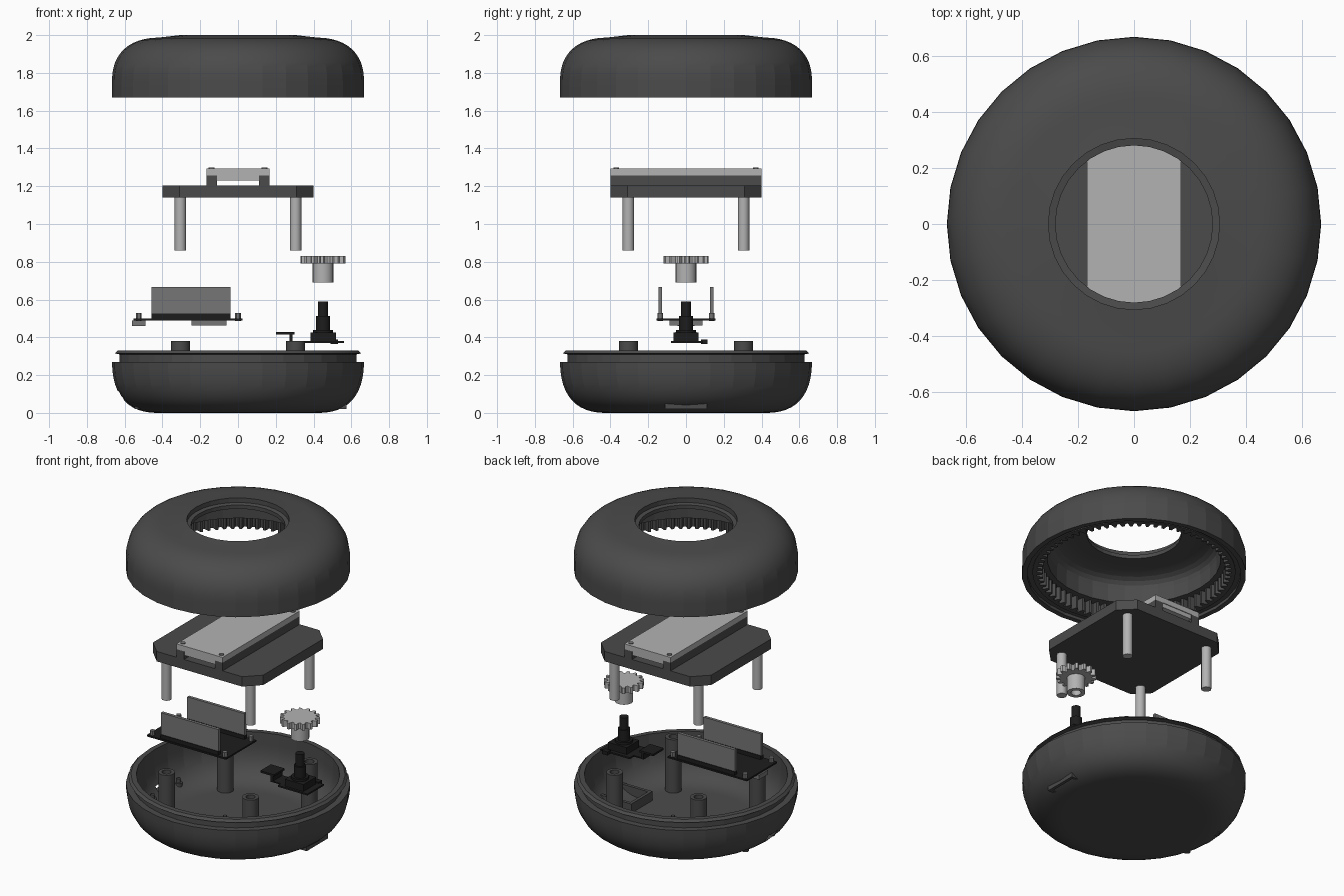
import bpy, bmesh, math

if "Cube" in bpy.data.objects:
    bpy.data.objects.remove(bpy.data.objects["Cube"])

def mat(name, v):
    m = bpy.data.materials.new(name)
    m.diffuse_color = (v, v, v, 1)
    m.use_nodes = True
    m.node_tree.nodes["Principled BSDF"].inputs["Base Color"].default_value = m.diffuse_color
    return m

SHELL, BLACK = mat("dark_grey", 0.07), mat("black", 0.012)
LIGHT, MID = mat("light_grey", 0.45), mat("mid_grey", 0.18)

def finish(name, bm, m, smooth=None):
    bmesh.ops.recalc_face_normals(bm, faces=bm.faces)
    me = bpy.data.meshes.new(name)
    bm.to_mesh(me)
    bm.free()
    ob = bpy.data.objects.new(name, me)
    bpy.context.collection.objects.link(ob)
    me.materials.append(m)
    if smooth:
        bpy.ops.object.select_all(action='DESELECT')
        ob.select_set(True)
        bpy.context.view_layer.objects.active = ob
        bpy.ops.object.shade_smooth_by_angle(angle=math.radians(smooth))
    return ob

def lathe(name, prof, m, x=0, y=0, seg=16, closed=False, smooth=30):
    """Spin (radius, z) points around a vertical axis at x, y."""
    bm = bmesh.new()
    rings = [[bm.verts.new((x + r * math.cos(a), y + r * math.sin(a), z))
              for a in (2 * math.pi * i / seg for i in range(seg))] for r, z in prof]
    pairs = list(zip(rings, rings[1:])) + ([(rings[-1], rings[0])] if closed else [])
    for p, q in pairs:
        for i in range(seg):
            j = (i + 1) % seg
            bm.faces.new((p[i], p[j], q[j], q[i]))
    bmesh.ops.remove_doubles(bm, verts=bm.verts, dist=1e-5)
    return finish(name, bm, m, smooth)

def cyl(name, x, y, r, z0, z1, m, seg=16):
    return lathe(name, [(0, z0), (r, z0), (r, z1), (0, z1)], m, x, y, seg)

def box(name, x0, x1, y0, y1, z0, z1, m):
    bm = bmesh.new()
    bmesh.ops.create_cube(bm, size=1)
    for v in bm.verts:
        v.co = ((x0 + x1) / 2 + v.co.x * (x1 - x0), (y0 + y1) / 2 + v.co.y * (y1 - y0),
                (z0 + z1) / 2 + v.co.z * (z1 - z0))
    return finish(name, bm, m)

def prism(name, pts, z0, z1, m):
    bm = bmesh.new()
    f = bm.faces.new([bm.verts.new((x, y, z0)) for x, y in pts])
    g = bmesh.ops.extrude_face_region(bm, geom=[f])
    for v in g["geom"]:
        if isinstance(v, bmesh.types.BMVert):
            v.co.z = z1
    return finish(name, bm, m)

def tooth_outline(n, r_in, r_out, frac=(0, .3, .5, .8)):
    rr = (r_out, r_out, r_in, r_in)
    return [(r * math.cos(a), r * math.sin(a)) for i in range(n)
            for r, a in ((r, 2 * math.pi * (i + f) / n) for r, f in zip(rr, frac))]

def bez(p0, p1, p2, p3, n=12):
    out = []
    for i in range(n + 1):
        t = i / n
        w = ((1 - t) ** 3, 3 * t * (1 - t) ** 2, 3 * t * t * (1 - t), t ** 3)
        out.append(tuple(sum(k * p[c] for k, p in zip(w, (p0, p1, p2, p3))) for c in (0, 1)))
    return out

# top shell: outer dome, top opening with lip, hollow inside
lathe("top_shell",
      [(.635, 1.67), (.667, 1.67)]
      + bez((.667, 1.76), (.667, 1.9), (.58, 1.985), (.42, 1.987))
      + [(.305, 2.0), (.305, 1.97), (.28, 1.965), (.28, 1.94)]
      + bez((.36, 1.94), (.44, 1.94), (.515, 1.92), (.515, 1.86), 6)
      + [(.515, 1.77), (.58, 1.77), (.60, 1.69), (.635, 1.69)],
      SHELL, seg=32, closed=True, smooth=10.5)

# inner ring gear of the top shell
bm = bmesh.new()
inner = tooth_outline(72, .545, .578)
loops = []
for z in (1.685, 1.775):
    a = [bm.verts.new((x, y, z)) for x, y in inner]
    b = []
    for x, y in inner:
        k = .603 / math.hypot(x, y)
        b.append(bm.verts.new((x * k, y * k, z)))
    loops += [a, b]
a0, b0, a1, b1 = loops
for p, q in ((a0, b0), (b0, b1), (b1, a1), (a1, a0)):
    for i in range(len(p)):
        j = (i + 1) % len(p)
        bm.faces.new((p[i], p[j], q[j], q[i]))
finish("ring_gear", bm, SHELL)

# bottom shell
base = lathe("bottom_shell",
             [(0, 0)] + bez((.43, 0), (.58, 0), (.667, .09), (.667, .27))
             + [(.627, .27), (.627, .31), (.652, .315), (.637, .33), (.605, .33)]
             + bez((.605, .25), (.605, .12), (.54, .03), (.41, .03)) + [(0, .03)],
             SHELL, seg=32, smooth=10.5)

# connector slot in the bottom shell wall
cut = box("slot_cutter", -.75, -.5, -.045, .045, .07, .115, SHELL)
mod = base.modifiers.new("slot", 'BOOLEAN')
mod.operation, mod.object, mod.solver = 'DIFFERENCE', cut, 'EXACT'
bpy.context.view_layer.objects.active = base
bpy.ops.object.modifier_apply(modifier="slot")
bpy.data.objects.remove(cut)

# hollow standoffs, and legs of the display plate above them
for sx in (-1, 1):
    for sy in (-1, 1):
        x, y = sx * .305, sy * .305
        lathe("standoff", [(.05, .02), (.05, .38), (.028, .38), (.028, .2), (0, .2)], SHELL, x, y)
        cyl("plate_leg", x, y, .03, .86, 1.145, LIGHT)

# board pegs and sensor frame on the shell floor
for x in (-.525, 0):
    for s in (-1, 1):
        cyl("board_peg", x, s * .135, .022, .02, .085, SHELL)
        cyl("board_peg_tip", x, s * .135, .012, .085, .11, SHELL)
for s in (-1, 1):
    box("frame_side", .32, .575, s * .1 - .01, s * .1 + .01, .02, .09, SHELL)
for x in (.32, .555):
    box("frame_end", x, x + .02, -.09, .09, .02, .09, SHELL)

# display plate with cut corners
c, h = .31, .4
prism("display_plate", [(c, -h), (h, -c), (h, c), (c, h), (-c, h), (-h, c), (-h, -c), (-c, -h)],
      1.14, 1.205, SHELL)
for x0, x1 in ((-.168, -.112), (.112, .168)):
    box("display_rail", x0, x1, -h, h, 1.2, 1.258, SHELL)
box("display_panel", -.168, .168, -h, h, 1.258, 1.293, LIGHT)
box("display_back", -.112, .112, -.395, .395, 1.23, 1.258, LIGHT)
for sx in (-1, 1):
    for sy in (-1, 1):
        cyl("display_screw", sx * .14, sy * .37, .015, 1.29, 1.298, MID, 12)

# drive gear with bored hub
gear = prism("drive_gear", [(x + .45, y) for x, y in tooth_outline(15, .096, .12)], .79, .83, LIGHT)
lathe("gear_hub", [(.055, .79), (.055, .69), (.03, .69), (.03, .785), (0, .785)], LIGHT, .45, 0, 20)

# rotary encoder on its board
box("encoder_board", .345, .56, -.08, .09, .37, .38, BLACK)
box("encoder_body", .385, .52, -.065, .065, .38, .425, BLACK)
cyl("encoder_collar", .45, 0, .053, .425, .44, BLACK)
cyl("encoder_bush", .45, 0, .037, .44, .512, BLACK)
cyl("encoder_shaft", .45, 0, .027, .512, .59, BLACK)
box("encoder_part", .49, .53, .08, .115, .365, .388, BLACK)
box("encoder_plug", .2, .3, -.055, .055, .415, .427, BLACK)
box("encoder_pins", .272, .288, -.05, .05, .38, .415, BLACK)
box("encoder_pin_foot", .272, .35, -.05, .05, .372, .38, BLACK)

# controller board with pin rows
box("controller_board", -.552, .023, -.157, .157, .49, .5, BLACK)
for s in (-1, 1):
    y = s * .136
    box("pin_strip", -.457, -.04, y - .014, y + .014, .5, .525, BLACK)
    box("pin_row", -.457, -.04, y - .01, y + .01, .525, .667, MID)
    for x in (-.525, 0):
        cyl("board_rivet", x, y, .015, .486, .53, MID, 12)
box("usb_socket", -.562, -.49, -.045, .045, .46, .49, MID)
box("controller_chip", -.245, -.06, -.087, .087, .463, .49, MID)
